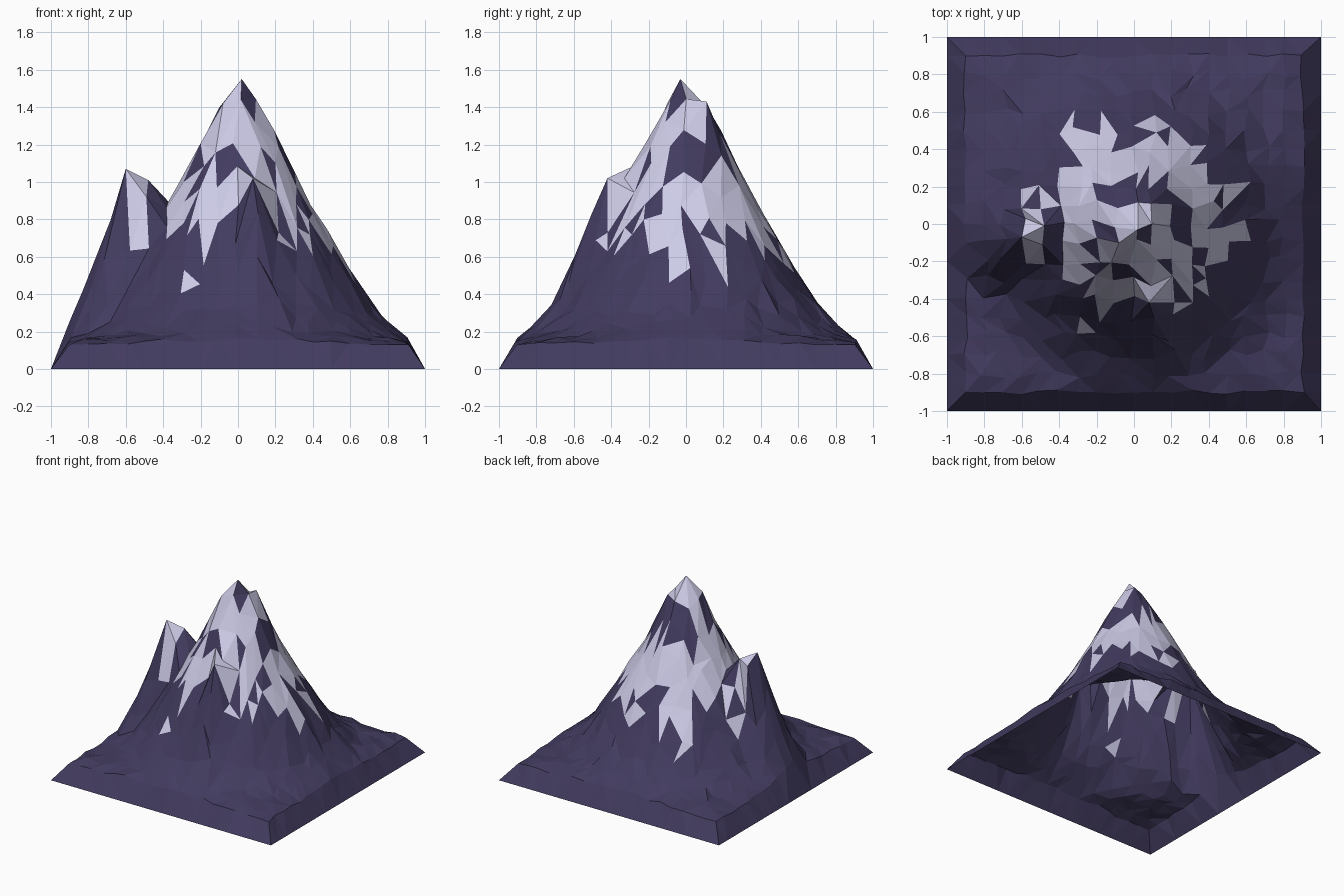
import bpy, bmesh, math, random
from mathutils import Vector

if "Cube" in bpy.data.objects:
    bpy.data.objects.remove(bpy.data.objects["Cube"])

random.seed(11)
N = 20

def material(name, rgb):
    m = bpy.data.materials.new(name)
    m.diffuse_color = (*rgb, 1)
    m.use_nodes = True
    m.node_tree.nodes["Principled BSDF"].inputs["Base Color"].default_value = m.diffuse_color
    return m

def lerp(table, d):
    for (a, za), (b, zb) in zip(table, table[1:]):
        if d <= b:
            return za + (zb - za) * (d - a) / (b - a)
    return table[-1][1]

# Height against distance for the main cone and the two side spurs
MAIN = [(0, 1.55), (.1, 1.42), (.2, 1.24), (.3, 1.03), (.4, .85), (.5, .68),
        (.6, .50), (.7, .35), (.8, .24), (.9, .18), (1.1, .155), (1.5, .14)]
WEST = [(0, 1.07), (.07, .89), (.11, .75), (.16, .58), (.24, .39), (.33, .22), (.5, .1)]
SOUTH = [(0, 1.04), (.09, .82), (.16, .62), (.24, .45), (.36, .25), (.5, .1)]

# Exact summit and ridge points
KEYS = [(.02, -.03, 1.55), (.09, .11, 1.43), (-.08, -.1, 1.42), (.09, -.11, 1.32),
        (.12, -.19, 1.19), (-.6, -.07, 1.07), (-.48, -.01, 1.01), (-.49, -.11, .92),
        (-.58, .03, .99), (-.68, -.08, .8), (.08, -.42, 1.02), (.09, -.33, 1.02)]

def seg_dist(x, y, a, b):
    p, a, b = Vector((x, y)), Vector(a), Vector(b)
    t = max(0, min(1, (p - a).dot(b - a) / (b - a).length_squared))
    return (p - a - (b - a) * t).length

def height(x, y):
    return max(lerp(MAIN, math.hypot(x - .01, y)),
               lerp(WEST, seg_dist(x, y, (-.6, -.07), (-.48, -.01))),
               lerp(SOUTH, seg_dist(x, y, (.08, -.42), (.08, -.33))))

# Bare rock patches inside the snow, and stray snow below it: x, y, radius
ROCK = [(.03, -.07, .04), (.0, .18, .06), (.08, .18, .06), (.17, .17, .07),
        (.22, .1, .06), (-.08, .17, .06), (-.16, .15, .05), (-.12, -.2, .06),
        (-.03, -.25, .07), (-.2, -.23, .06), (-.25, -.12, .05), (-.16, -.06, .04),
        (-.32, .38, .05), (-.08, .43, .05), (.2, -.22, .05), (.27, -.02, .06),
        (-.3, -.34, .06), (.36, -.15, .05), (.33, -.3, .05), (.4, .12, .04)]
SNOW = [(.57, -.04, .06), (-.28, -.55, .04), (-.36, .49, .06), (-.2, .49, .05),
        (.1, .52, .06), (.5, .2, .05), (-.55, .18, .05)]

def in_patch(c, patches):
    return any(math.hypot(c.x - x, c.y - y) < r for x, y, r in patches)

def snowy(c):
    if in_patch(c, SNOW):
        return True
    if in_patch(c, ROCK):
        return False
    if -.12 < c.x < .24 and c.y < -.44:      # bare front of south spur
        return False
    if c.x < -.4 and -.3 < c.y < .25:        # snow only on top of west spur
        return -.6 < c.x < -.46 and c.y > -.2 and c.z > .72
    return math.hypot(c.x, c.y) < .48 + random.uniform(-.07, .07)

# Mountain surface: jittered triangle grid, open underneath
bm = bmesh.new()
grid = []
for j in range(N + 1):
    row = []
    for i in range(N + 1):
        x, y = -1 + 2 * i / N, -1 + 2 * j / N
        ring = min(i, j, N - i, N - j)
        if ring == 0:
            z = 0
        else:
            amt = .012 if ring == 1 else .028
            x += random.uniform(-amt, amt)
            y += random.uniform(-amt, amt)
            amt = .01 if math.hypot(x, y) > .8 else .022
            z = height(x, y) + random.uniform(-amt, amt)
            if ring == 1:
                z = max(.13, z - .02)
                if i in (1, N - 1) and j in (1, N - 1):
                    z = .13
        row.append(bm.verts.new((x, y, z)))
    grid.append(row)
for x, y, z in KEYS:
    grid[round((y + 1) * N / 2)][round((x + 1) * N / 2)].co = (x, y, z)

for j in range(N):
    for i in range(N):
        a, b, c, d = grid[j][i], grid[j][i + 1], grid[j + 1][i + 1], grid[j + 1][i]
        corner_cell = (i in (0, N - 1)) and (j in (0, N - 1))
        flip = (i == 0) != (j == 0) if corner_cell else random.random() < .5
        if (i, j) == (4, 9):                 # keep the west ridge unbroken
            flip = False
        tris = ((a, b, d), (b, c, d)) if flip else ((a, b, c), (a, c, d))
        for t in tris:
            f = bm.faces.new(t)
            f.material_index = 1 if snowy(f.calc_center_median()) else 0
bm.normal_update()

mesh = bpy.data.meshes.new("mountain")
bm.to_mesh(mesh)
bm.free()
mesh.materials.append(material("purple rock", (.055, .044, .115)))
mesh.materials.append(material("snow", (.64, .63, .84)))
bpy.context.collection.objects.link(bpy.data.objects.new("mountain", mesh))
